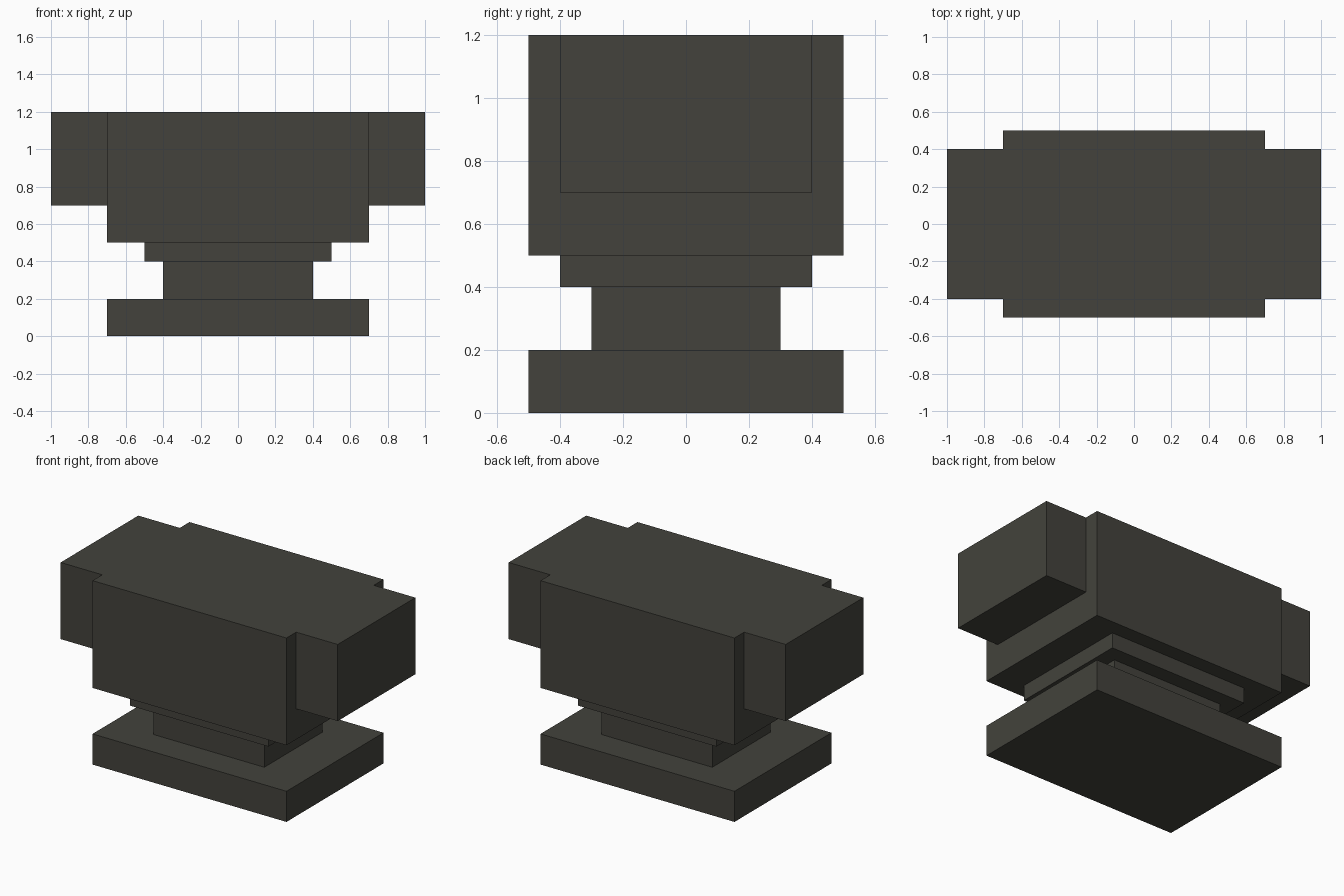
import bpy
import bmesh
from mathutils import Matrix, Vector

cube = bpy.data.objects.get("Cube")
if cube:
    bpy.data.objects.remove(cube, do_unlink=True)

iron = bpy.data.materials.new("dark_iron")
iron.use_nodes = True
COLOUR = (0.056, 0.055, 0.045, 1)
iron.diffuse_color = COLOUR
iron.node_tree.nodes["Principled BSDF"].inputs["Base Color"].default_value = COLOUR


def block(name, x, depth, z):
    """Box spanning x[0]..x[1] and z[0]..z[1], centred front to back."""
    size = Vector((x[1] - x[0], depth, z[1] - z[0]))
    centre = Vector((sum(x) / 2, 0, sum(z) / 2))
    mesh = bpy.data.meshes.new(name)
    bm = bmesh.new()
    bmesh.ops.create_cube(bm, size=1, matrix=Matrix.LocRotScale(None, None, size))
    bm.to_mesh(mesh)
    bm.free()
    mesh.materials.append(iron)
    obj = bpy.data.objects.new(name, mesh)
    obj.location = centre
    bpy.context.collection.objects.link(obj)
    return obj


# Stacked pedestal and body
block("base", (-0.7, 0.7), 1.0, (0, 0.2))
block("waist", (-0.4, 0.4), 0.6, (0.2, 0.4))
block("collar", (-0.5, 0.5), 0.8, (0.4, 0.5))
block("body", (-0.7, 0.7), 1.0, (0.5, 1.2))

# Narrower ends, flush with the top of the body
block("left_end", (0.7, 1.0), 0.8, (0.7, 1.2))
block("right_end", (-1.0, -0.7), 0.8, (0.7, 1.2))
